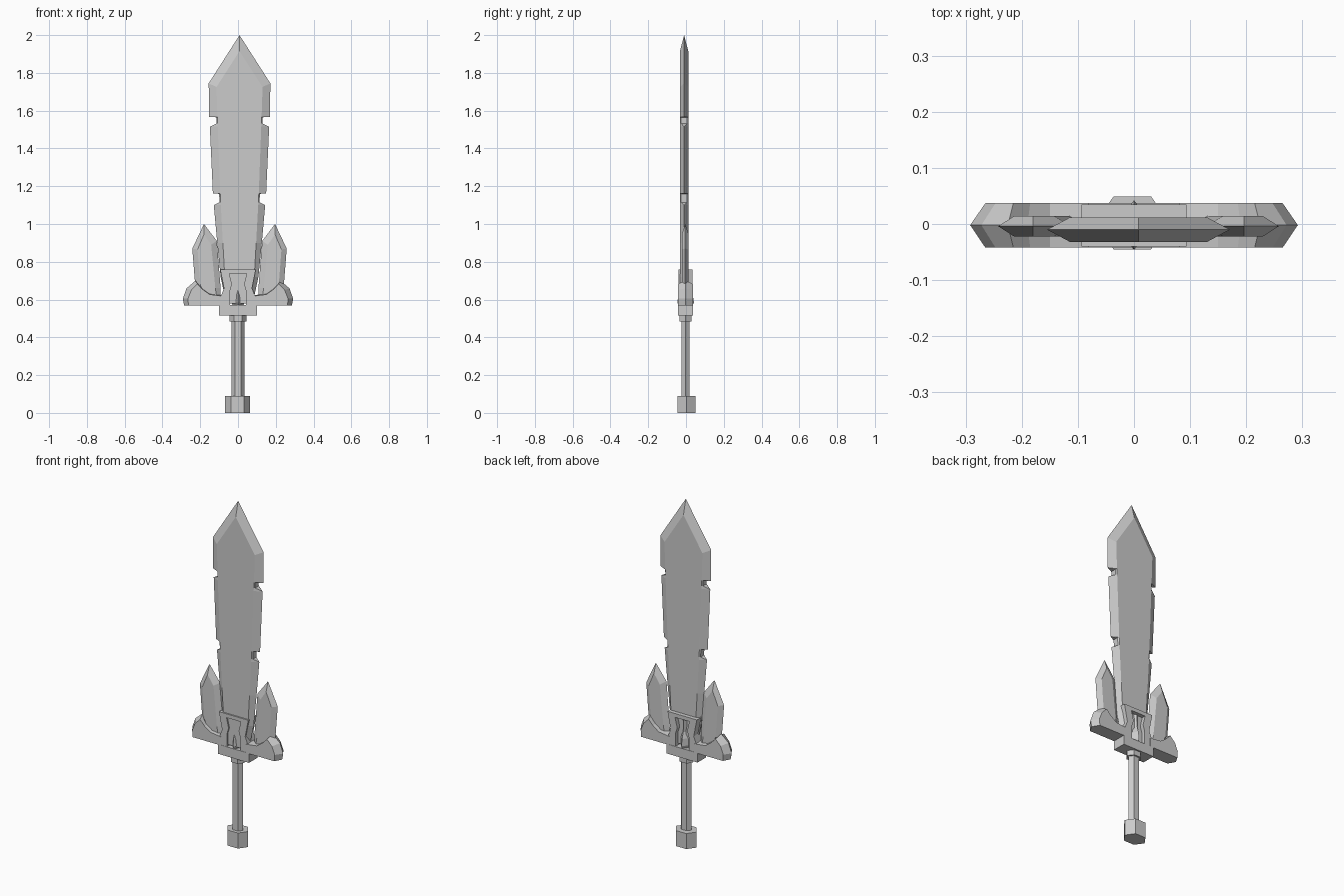
import bpy, bmesh

cube = bpy.data.objects.get("Cube")
if cube:
    bpy.data.objects.remove(cube)

steel = bpy.data.materials.new("steel grey")
steel.use_nodes = True
GREY = (0.6, 0.6, 0.6, 1)
steel.diffuse_color = GREY
steel.node_tree.nodes["Principled BSDF"].inputs["Base Color"].default_value = GREY


def loft(name, rings, cap_end=True, sx=1, offset=(0, 0, 0)):
    """Skin a list of equal-length point rings; sx=-1 mirrors the part in x."""
    bm = bmesh.new()
    rows = [[bm.verts.new((sx * x + offset[0], y + offset[1], z + offset[2]))
             for x, y, z in ring] for ring in rings]
    n = len(rows[0])
    for a, b in zip(rows, rows[1:]):
        for i in range(n):
            j = (i + 1) % n
            bm.faces.new((a[i], a[j], b[j], b[i]))
    bm.faces.new(rows[0][::-1])
    if cap_end:
        bm.faces.new(rows[-1])
    bmesh.ops.remove_doubles(bm, verts=bm.verts, dist=0.0003)
    bmesh.ops.recalc_face_normals(bm, faces=bm.faces)
    mesh = bpy.data.meshes.new(name)
    bm.to_mesh(mesh)
    bm.free()
    mesh.materials.append(steel)
    obj = bpy.data.objects.new(name, mesh)
    bpy.context.collection.objects.link(obj)
    return obj


def blade_ring(z, w, edge, flat, t, zi=None):
    """Flattened octagon: half width w, edge half thickness, flat half width."""
    zi = z if zi is None else zi
    return [(w, -edge, z), (w, edge, z), (flat, t, zi), (-flat, t, zi),
            (-w, edge, z), (-w, -edge, z), (-flat, -t, zi), (flat, -t, zi)]


def hex_prism(name, z0, z1, rx, ry, y=0, x=0):
    ring = [(rx, 0), (rx / 2, ry), (-rx / 2, ry),
            (-rx, 0), (-rx / 2, -ry), (rx / 2, -ry)]
    return loft(name, [[(px, py, z) for px, py in ring] for z in (z0, z1)],
                offset=(x, y, 0))


def slab(name, outline, y0, y1, sx=1):
    return loft(name, [[(x, y, z) for x, z in outline] for y in (y0, y1)], sx=sx)


# Blade with two pairs of notches
T = 0.022
N = 0.016
loft("blade", [
    blade_ring(0.58, 0.07, 0, 0.05, T),
    blade_ring(0.72, 0.10, 0, 0.078, T),
    blade_ring(0.90, 0.118, 0, 0.088, T),
    blade_ring(1.10, 0.136, 0, 0.099, T),
    blade_ring(1.115, 0.106, N, 0.100, T),
    blade_ring(1.16, 0.108, N, 0.102, T),
    blade_ring(1.161, 0.141, 0, 0.102, T),
    blade_ring(1.515, 0.157, 0, 0.115, T),
    blade_ring(1.532, 0.121, N, 0.116, T),
    blade_ring(1.565, 0.121, N, 0.117, T),
    blade_ring(1.566, 0.162, 0, 0.117, T),
    blade_ring(1.745, 0.163, 0, 0.122, T, 1.725),
    blade_ring(2.0, 0, 0, 0, T, 1.915),
], cap_end=False, offset=(0.008, -0.010, 0))


def crystal_ring(outer, inner, flat_out, flat_in, t):
    """Hexagon whose outer and inner edges may sit at different heights."""
    (xo, zo), (xi, zi), (fo, fzo), (fi, fzi) = outer, inner, flat_out, flat_in
    return [(xo, 0, zo), (fo, t, fzo), (fi, t, fzi),
            (xi, 0, zi), (fi, -t, fzi), (fo, -t, fzo)]


# Profiles of the guard
wing_rim = [(0.08, 0.568), (0.285, 0.568), (0.292, 0.605), (0.272, 0.66),
            (0.225, 0.70), (0.19, 0.66), (0.15, 0.632), (0.08, 0.622)]
wing_face = [(0.08, 0.568), (0.262, 0.568), (0.265, 0.605), (0.247, 0.65),
             (0.215, 0.683), (0.185, 0.652), (0.15, 0.627), (0.08, 0.618)]
frame = [(0, 0.76), (0.094, 0.76), (0.074, 0.66), (0.09, 0.62), (0.1, 0.56),
         (0.043, 0.56), (0.043, 0.645), (0.032, 0.68), (0.046, 0.738), (0, 0.738)]

for sx, side in ((1, "left"), (-1, "right")):
    # Side crystal
    loft(side + "_crystal", [
        crystal_ring((0.20, 0.61), (0.10, 0.61), (0.18, 0.61), (0.12, 0.61), 0.018),
        crystal_ring((0.235, 0.68), (0.10, 0.66), (0.208, 0.68), (0.128, 0.66), 0.018),
        crystal_ring((0.25, 0.87), (0.12, 0.91), (0.222, 0.865), (0.15, 0.89), 0.018),
        crystal_ring((0.188, 1.0), (0.188, 1.0), (0.188, 0.945), (0.188, 0.945), 0.018),
    ], cap_end=False, sx=sx, offset=(0.008, -0.004, 0))
    # Guard wing with a pointed outer end
    loft(side + "_guard_wing", [[(x, y, z) for x, z in prof] for prof, y in
         ((wing_face, -0.042), (wing_rim, -0.002), (wing_face, 0.037))], sx=sx)
    # Half of the open frame around the blade root
    slab(side + "_blade_frame", frame, -0.040, 0.035, sx)

# Guard base block
slab("guard_base", [(-0.1, 0.515), (0.1, 0.515), (0.1, 0.57), (-0.1, 0.57)],
     -0.042, 0.037)

# Faceted gem in the frame opening, showing on both faces
gem = [(0.558, 0.022, 0.034), (0.585, 0.036, 0.044), (0.625, 0.036, 0.038),
       (0.66, 0.014, 0.028), (0.735, 0.03, 0.024)]
loft("gem", [[(w, 0, z), (0, d, z), (-w, 0, z), (0, -d, z)] for z, w, d in gem],
     offset=(0, -0.002, 0))

# Grip, collar and pommel
hex_prism("grip_collar", 0.485, 0.52, 0.044, 0.031, -0.003)
hex_prism("grip", 0.08, 0.49, 0.034, 0.022, -0.003)
hex_prism("pommel", 0, 0.09, 0.067, 0.047, 0.002, -0.003)
